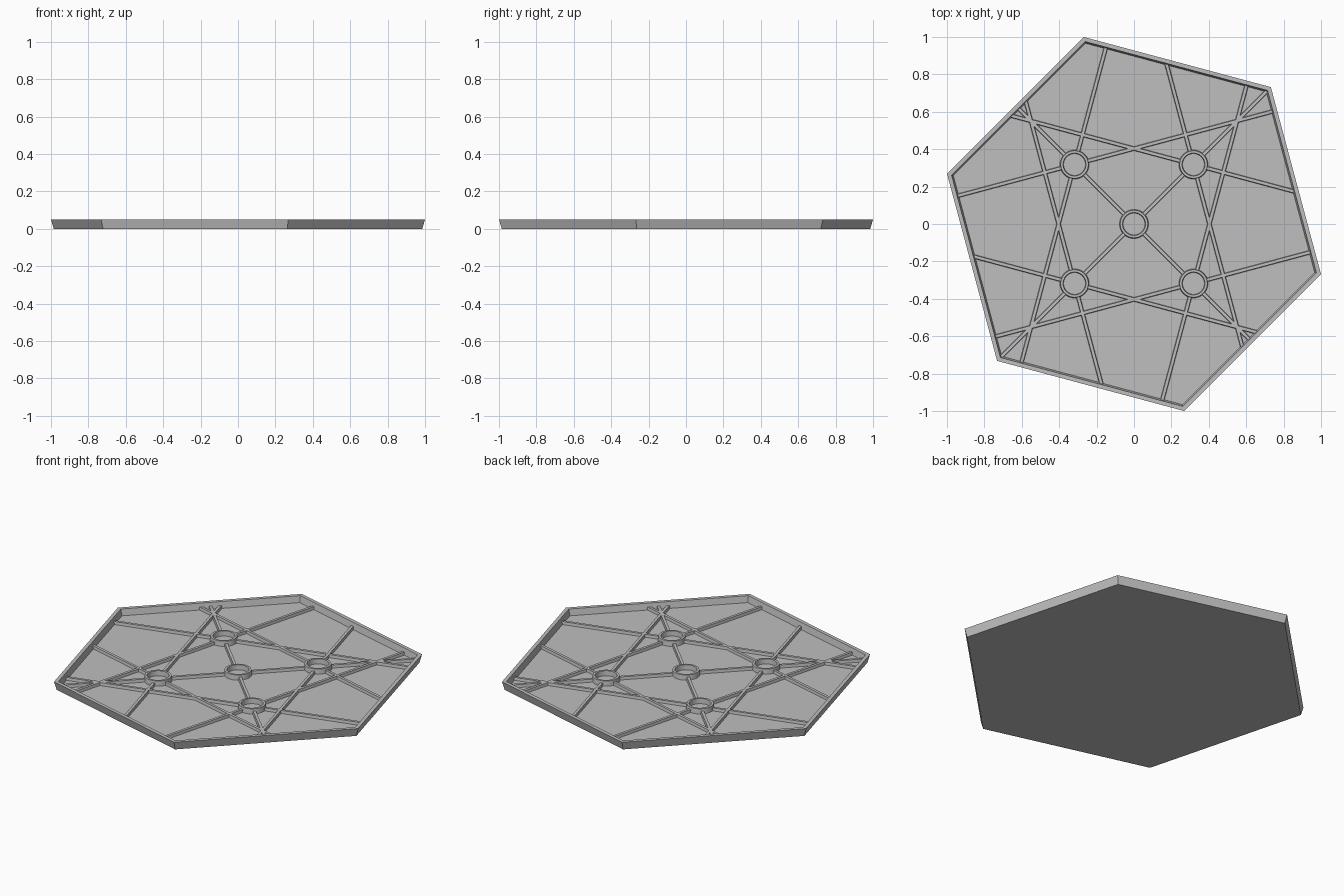
import bpy, bmesh, math
from mathutils import Vector

cube = bpy.data.objects.get("Cube")
if cube:
    bpy.data.objects.remove(cube, do_unlink=True)

grey = bpy.data.materials.new("light_grey")
grey.use_nodes = True
colour = (0.52, 0.52, 0.52, 1)
grey.diffuse_color = colour
grey.node_tree.nodes["Principled BSDF"].inputs["Base Color"].default_value = colour

FLOOR, RIB_TOP, BOSS_TOP, RIM_TOP = 0.012, 0.029, 0.042, 0.05
BOSS = 0.318                      # offset of the outer bosses from the axes
APOTHEM = 1.01 * math.cos(math.pi / 6)


def finish(name, bm):
    bmesh.ops.recalc_face_normals(bm, faces=bm.faces)
    mesh = bpy.data.meshes.new(name)
    bm.to_mesh(mesh)
    bm.free()
    mesh.materials.append(grey)
    obj = bpy.data.objects.new(name, mesh)
    bpy.context.collection.objects.link(obj)
    return obj


def loft(name, profile, sides, turn=0.0, centre=(0, 0), closed=False):
    """Sweep a radius/height profile round a polygon with the given sides."""
    bm = bmesh.new()
    loops = []
    for r, z in profile:
        angles = [turn + math.tau * i / sides for i in range(sides)]
        loops.append([bm.verts.new((centre[0] + r * math.cos(a),
                                    centre[1] + r * math.sin(a), z)) for a in angles])
    pairs = list(zip(loops, loops[1:]))
    if closed:
        pairs.append((loops[-1], loops[0]))
    else:
        bm.faces.new(loops[0])
        bm.faces.new(loops[-1])
    for a, b in pairs:
        for i in range(sides):
            j = (i + 1) % sides
            bm.faces.new((a[i], a[j], b[j], b[i]))
    return finish(name, bm)


def rib(name, a, b):
    """Slightly tapered bar between two points on the floor."""
    side = (b - a).normalized().orthogonal()
    bm = bmesh.new()
    ends = []
    for p in (a, b):
        section = ((-0.011, FLOOR - 0.002), (0.011, FLOOR - 0.002),
                   (0.008, RIB_TOP), (-0.008, RIB_TOP))
        ends.append([bm.verts.new((*(p + side * w), z)) for w, z in section])
    bm.faces.new(ends[0])
    bm.faces.new(ends[1])
    for i in range(4):
        j = (i + 1) % 4
        bm.faces.new((ends[0][i], ends[0][j], ends[1][j], ends[1][i]))
    finish(name, bm)


def reach(p, d):
    """Distance from p along d to the wall of the hexagon."""
    hits = []
    for k in range(6):
        n = Vector((math.cos(math.radians(15 + 60 * k)), math.sin(math.radians(15 + 60 * k))))
        if n.dot(d) > 1e-6:
            hits.append((APOTHEM - n.dot(p)) / n.dot(d))
    return min(hits)


def full_line(name, p, degrees, stops):
    """Ribs from wall to wall, interrupted at the bosses."""
    d = Vector((math.cos(math.radians(degrees)), math.sin(math.radians(degrees))))
    marks = [-reach(p, -d)]
    for s in stops:
        marks += [s - 0.07, s + 0.07]
    marks.append(reach(p, d))
    for i in range(0, len(marks), 2):
        rib(f"{name}_{i // 2 + 1}", p + d * marks[i], p + d * marks[i + 1])


# Hexagonal tray with sloping walls
loft("tray", [(1.02, 0), (1.035, RIM_TOP), (1.01, RIM_TOP), (1.0, FLOOR)],
     6, math.radians(45))

# Round bosses and the long ribs crossing at them
corners = [Vector((x, y)) for x in (-BOSS, BOSS) for y in (-BOSS, BOSS)]
for n, p in enumerate([Vector((0, 0))] + corners):
    boss = loft(f"boss_{n}", [(0.078, FLOOR - 0.002), (0.074, BOSS_TOP),
                              (0.061, BOSS_TOP), (0.058, FLOOR - 0.002)],
                40, centre=p, closed=True)
    bpy.ops.object.select_all(action='DESELECT')
    boss.select_set(True)
    bpy.context.view_layer.objects.active = boss
    bpy.ops.object.shade_smooth_by_angle()
    if n:
        sign = -1 if p.x * p.y > 0 else 1
        for angle in (15, 75):
            full_line(f"cross_rib_{n}_{angle}", p, sign * angle, [0])

# Diagonal ribs through the centre
spacing = BOSS * math.sqrt(2)
for angle in (45, 135):
    full_line(f"diagonal_rib_{angle}", Vector((0, 0)), angle, [-spacing, 0, spacing])
